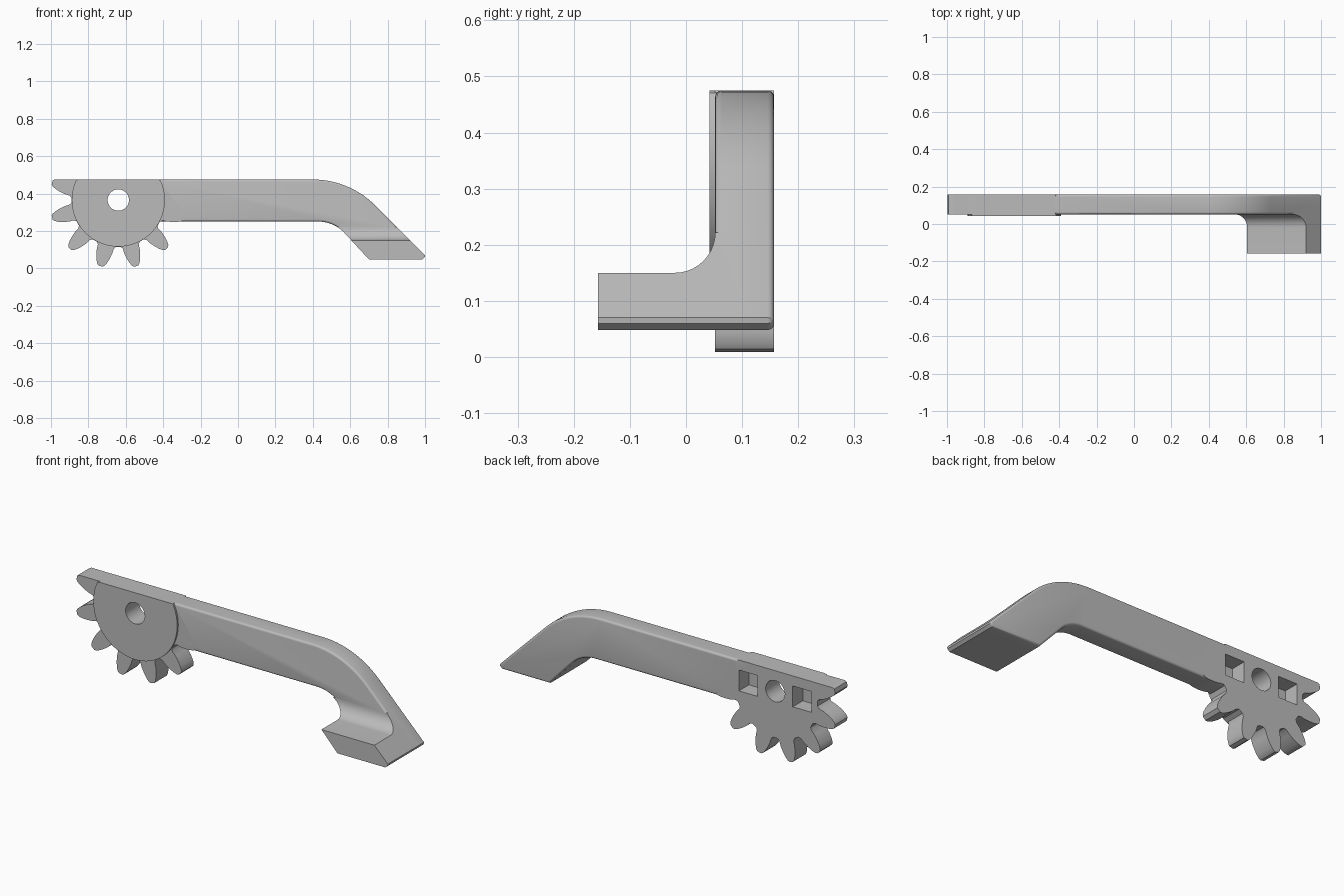
import bpy
import bmesh
from math import radians, sin, cos

cube = bpy.data.objects.get("Cube")
if cube:
    bpy.data.objects.remove(cube, do_unlink=True)

TOP = 0.475               # flat top of the whole arm
FRONT, BACK = 0.052, 0.157
HUB_X, HUB_Z = -0.64, 0.365

grey = bpy.data.materials.new("plain grey")
grey.use_nodes = True
grey.diffuse_color = (0.5, 0.5, 0.5, 1)
grey.node_tree.nodes["Principled BSDF"].inputs["Base Color"].default_value = (0.5, 0.5, 0.5, 1)


def arc(cx, cz, r, a0, a1, n):
    """Points on an arc, angles in degrees."""
    steps = [radians(a0 + (a1 - a0) * i / n) for i in range(n + 1)]
    return [(cx + r * cos(a), cz + r * sin(a)) for a in steps]


def prism(name, pts, lo, hi, axis="y", bevel=0):
    """Extrude a flat outline along x or y, optionally rounding its rims."""
    bm = bmesh.new()

    def place(p, d):
        return (p[0], d, p[1]) if axis == "y" else (d, p[0], p[1])

    face = bm.faces.new([bm.verts.new(place(p, lo)) for p in pts])
    new = bmesh.ops.extrude_face_region(bm, geom=[face])["geom"]
    shift = (0, hi - lo, 0) if axis == "y" else (hi - lo, 0, 0)
    bmesh.ops.translate(bm, vec=shift, verts=[g for g in new if isinstance(g, bmesh.types.BMVert)])
    bmesh.ops.recalc_face_normals(bm, faces=bm.faces)
    if bevel:
        rims = [e for e in bm.edges if abs(e.verts[0].co.y - e.verts[1].co.y) < 1e-5]
        bmesh.ops.bevel(bm, geom=rims, offset=bevel, segments=4, profile=0.5,
                        affect="EDGES", clamp_overlap=True)
    mesh = bpy.data.meshes.new(name)
    bm.to_mesh(mesh)
    bm.free()
    mesh.materials.append(grey)
    obj = bpy.data.objects.new(name, mesh)
    bpy.context.collection.objects.link(obj)
    return obj


def combine(target, other, operation):
    """Apply a boolean and delete the second object."""
    mod = target.modifiers.new("combine", "BOOLEAN")
    mod.operation, mod.solver, mod.object = operation, "EXACT", other
    bpy.context.view_layer.objects.active = target
    bpy.ops.object.modifier_apply(modifier=mod.name)
    bpy.data.objects.remove(other, do_unlink=True)


# Side outline of the arm with its bend and pointed toe
outline = [(-0.5, 0.25), (-0.5, TOP)]
outline += arc(0.40, 0.005, 0.47, 90, 45, 14)
outline += [(1.0, 0.07), (0.999, 0.06), (0.985, 0.048), (0.70, 0.048)]
outline += arc(0.43, 0.06, 0.19, 45, 90, 10)

arm = prism("gripper_arm", outline, FRONT, BACK, bevel=0.014)

# Foot reaching forward, blended into the arm by a fillet
foot = prism("foot", outline, -0.157, 0.1)
section = [(0.2, 0), (-0.2, 0), (-0.2, 0.15)]
section += arc(-0.02, 0.222, 0.072, -90, 0, 10) + [(0.2, 0.222)]
combine(foot, prism("foot_section", section, 0.4, 1.1, axis="x"), "INTERSECT")

# Partial gear: seven teeth below, plain round above, cut flat at the top
flank = [(0.245, 0.052), (0.258, 0.044), (0.285, 0.043), (0.315, 0.037),
         (0.34, 0.029), (0.358, 0.02), (0.366, 0.011)]
gear_pts = []
for i in range(7):
    a = radians(165 + 30 * i)
    for r, w in [(r, -w) for r, w in flank] + flank[::-1]:
        gear_pts.append((HUB_X + r * cos(a) - w * sin(a), HUB_Z + r * sin(a) + w * cos(a)))
gear_pts += arc(HUB_X, HUB_Z, 0.247, 362, 508, 36)
gear = prism("gear", [(x, min(z, TOP)) for x, z in gear_pts], FRONT, BACK)

# Raised hub disc on the front of the gear
disc = [(x, min(z, TOP)) for x, z in arc(HUB_X, HUB_Z, 0.249, 0, 355, 71)]
hub = prism("hub", disc, 0.042, 0.15)

for part in (hub, arm, foot):
    combine(gear, part, "UNION")

# Pivot hole and two square pockets in the back
hole = prism("pivot_hole", arc(HUB_X, HUB_Z, 0.057, 0, 350, 35), 0, 0.3)
combine(gear, hole, "DIFFERENCE")
for side in (-1, 1):
    cx, h = HUB_X + side * 0.16, 0.056
    square = [(cx - h, HUB_Z - h), (cx + h, HUB_Z - h), (cx + h, HUB_Z + h), (cx - h, HUB_Z + h)]
    combine(gear, prism("pocket", square, 0.072, 0.3), "DIFFERENCE")

gear.name = "geared_gripper_arm"
bpy.ops.object.select_all(action="DESELECT")
gear.select_set(True)
bpy.context.view_layer.objects.active = gear
bpy.ops.object.shade_smooth_by_angle(angle=radians(30))
